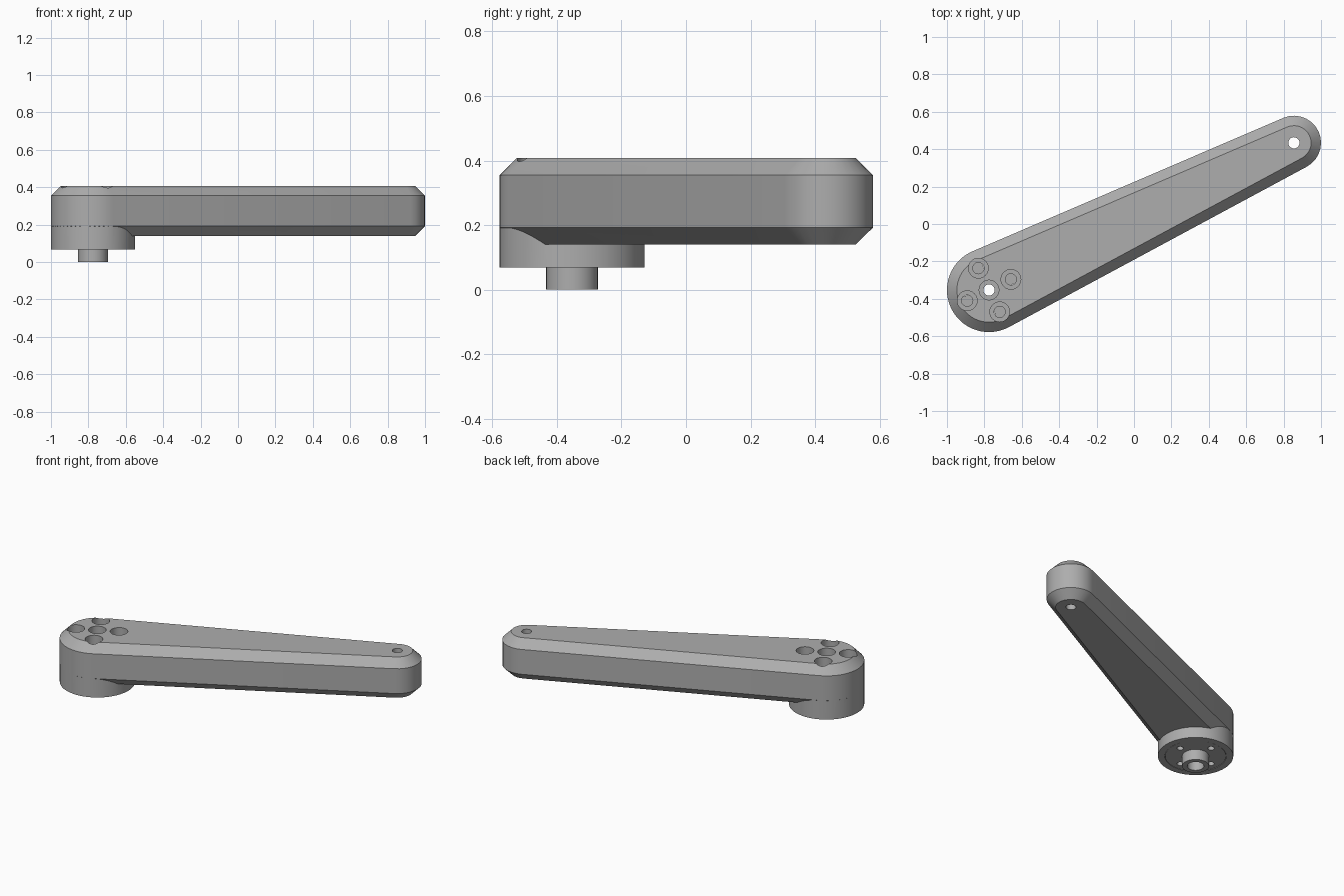
import bpy, bmesh
from math import acos, atan2, cos, sin, pi, radians, hypot

cube = bpy.data.objects.get("Cube")
if cube:
    bpy.data.objects.remove(cube)

# One plain grey for everything
grey = bpy.data.materials.new("grey_plastic")
grey.use_nodes = True
colour = (0.42, 0.42, 0.42, 1)
grey.diffuse_color = colour
grey.node_tree.nodes["Principled BSDF"].inputs["Base Color"].default_value = colour

# Hub and tip of the arm
HUB, HUB_R = (-0.775, -0.353), 0.225
TIP, TIP_R = (0.855, 0.434), 0.145
DX, DY = TIP[0] - HUB[0], TIP[1] - HUB[1]
AXIS = atan2(DY, DX)
TANGENT = acos((HUB_R - TIP_R) / hypot(DX, DY))


def arc(centre, r, start, end, steps):
    angles = [start + (end - start) * i / steps for i in range(steps + 1)]
    return [(centre[0] + r * cos(a), centre[1] + r * sin(a)) for a in angles]


def outline(inset):
    """Tapered rounded outline, shrunk by inset."""
    tip = arc(TIP, TIP_R - inset, AXIS - TANGENT, AXIS + TANGENT, 14)
    hub = arc(HUB, HUB_R - inset, AXIS + TANGENT, AXIS + 2 * pi - TANGENT, 28)
    return tip + hub


def loft(name, layers):
    """Closed solid through stacked (points, z) layers."""
    bm = bmesh.new()
    rings = [[bm.verts.new((x, y, z)) for x, y in pts] for pts, z in layers]
    n = len(rings[0])
    for low, high in zip(rings, rings[1:]):
        for i in range(n):
            j = (i + 1) % n
            bm.faces.new((low[i], low[j], high[j], high[i]))
    bm.faces.new(rings[0][::-1])
    bm.faces.new(rings[-1])
    mesh = bpy.data.meshes.new(name)
    bm.to_mesh(mesh)
    bm.free()
    mesh.materials.append(grey)
    obj = bpy.data.objects.new(name, mesh)
    bpy.context.collection.objects.link(obj)
    return obj


def cylinder(name, centre, r, z0, z1, steps=32):
    ring = arc(centre, r, 0, 2 * pi, steps)[:-1]
    return loft(name, [(ring, z0), (ring, z1)])


def boolean(target, other, operation):
    """Apply a boolean and discard the helper."""
    other.hide_render = True
    mod = target.modifiers.new(operation.lower(), 'BOOLEAN')
    mod.operation, mod.object, mod.solver = operation, other, 'EXACT'
    bpy.context.view_layer.objects.active = target
    bpy.ops.object.modifier_apply(modifier=mod.name)
    bpy.data.objects.remove(other)


def drill(target, centre, r, z0, z1):
    boolean(target, cylinder("drill", centre, r, z0, z1, 24), 'DIFFERENCE')


def around_hub(first):
    return arc(HUB, 0.13, radians(first), radians(first + 270), 3)


# Chamfered arm with the round hub boss below
arm = loft("arm", [(outline(0.053), 0.14), (outline(0), 0.192),
                   (outline(0), 0.355), (outline(0.053), 0.408)])
boolean(arm, cylinder("boss", HUB, HUB_R - 0.0005, 0.068, 0.25, 64), 'UNION')

# Pocket for the disc, counterbored screw holes and the tip hole
drill_pocket = cylinder("pocket", HUB, 0.183, 0.0, 0.13, 48)
boolean(arm, drill_pocket, 'DIFFERENCE')
for centre in [HUB] + around_hub(26):
    drill(arm, centre, 0.03, 0.0, 0.5)
    drill(arm, centre, 0.053, 0.30, 0.5)
drill(arm, TIP, 0.03, 0.0, 0.5)

# Drive disc with its hollow shaft
disc = cylinder("drive_disc", HUB, 0.181, 0.069, 0.128, 48)
boolean(disc, cylinder("shaft", HUB, 0.08, 0.0, 0.10), 'UNION')
drill(disc, HUB, 0.03, -0.1, 0.2)
drill(disc, HUB, 0.05, -0.1, 0.09)
for centre in around_hub(5):
    drill(disc, centre, 0.02, -0.1, 0.2)

# Smooth the round walls while keeping crisp edges
for obj in (arm, disc):
    bpy.ops.object.select_all(action='DESELECT')
    obj.select_set(True)
    bpy.context.view_layer.objects.active = obj
    bpy.ops.object.shade_smooth_by_angle(angle=radians(20))
